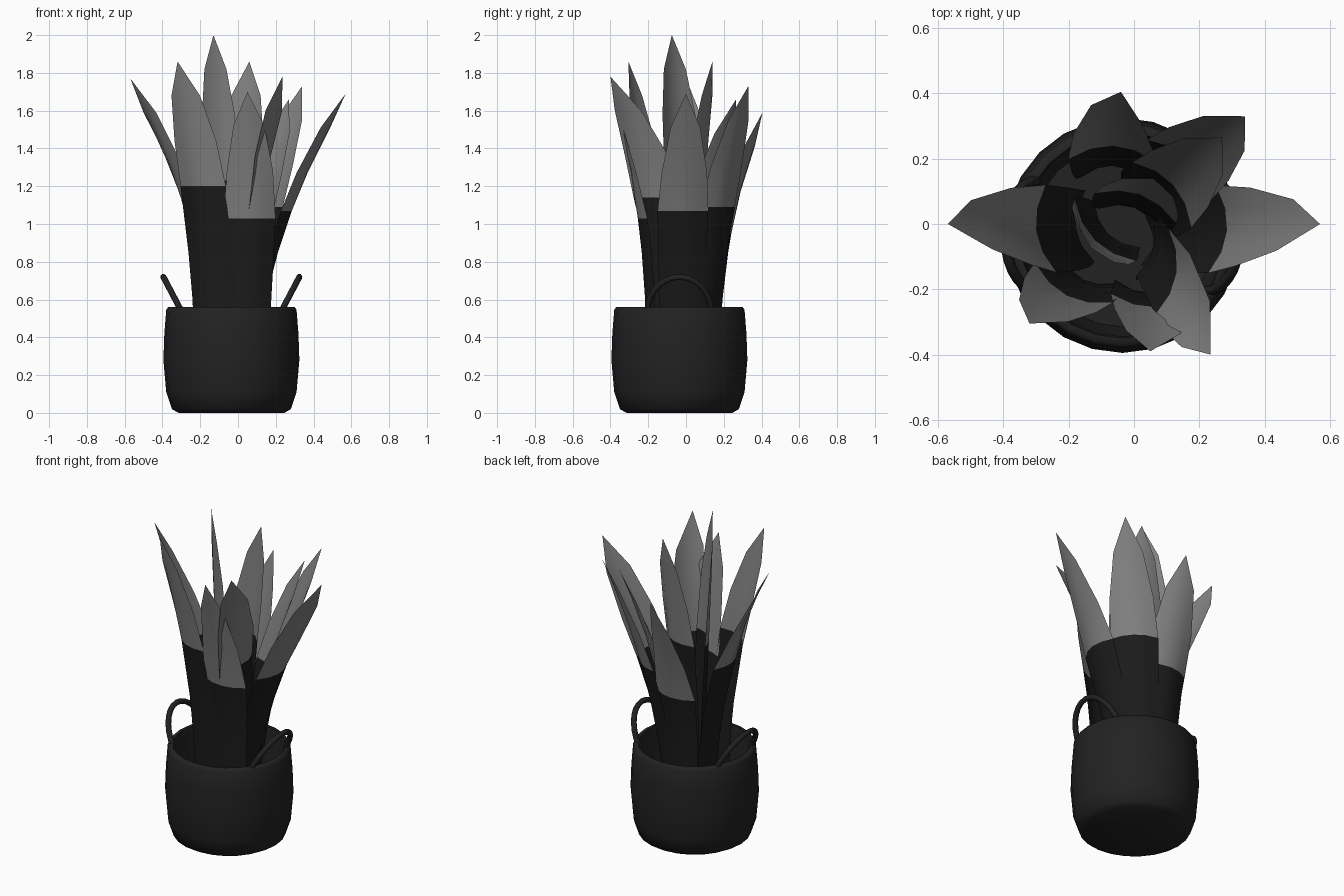
import bpy, bmesh, math
from mathutils import Vector

cube = bpy.data.objects.get("Cube")
if cube:
    bpy.data.objects.remove(cube, do_unlink=True)

CENTRE = Vector((-0.035, -0.035, 0))


def material(name, grey):
    m = bpy.data.materials.new(name)
    m.use_nodes = True
    colour = (grey, grey, grey, 1)
    m.diffuse_color = colour
    m.node_tree.nodes["Principled BSDF"].inputs["Base Color"].default_value = colour
    return m


POT = material("pot charcoal", 0.016)
LEAF = material("leaf dark", 0.011)
TIP = material("leaf tip grey", 0.22)


def finish(bm, name, mats, angle):
    mesh = bpy.data.meshes.new(name)
    bm.to_mesh(mesh)
    bm.free()
    for m in mats:
        mesh.materials.append(m)
    obj = bpy.data.objects.new(name, mesh)
    bpy.context.collection.objects.link(obj)
    bpy.ops.object.select_all(action='DESELECT')
    obj.select_set(True)
    bpy.context.view_layer.objects.active = obj
    bpy.ops.object.shade_smooth_by_angle(angle=math.radians(angle))
    return obj


# Hollow pot turned from a profile
def make_pot():
    profile = [(0.28, 0), (0.315, 0.02), (0.345, 0.11), (0.36, 0.28), (0.355, 0.42),
               (0.345, 0.545), (0.335, 0.56), (0.315, 0.56), (0.31, 0.54),
               (0.32, 0.3), (0.28, 0.06)]
    n = 24
    bm = bmesh.new()
    rings = []
    for r, z in profile:
        rings.append([bm.verts.new(CENTRE + Vector((r * math.cos(math.tau * i / n),
                                                    r * math.sin(math.tau * i / n), z)))
                      for i in range(n)])
    for a, b in zip(rings, rings[1:]):
        for i in range(n):
            j = (i + 1) % n
            bm.faces.new((a[i], a[j], b[j], b[i]))
    bm.faces.new(rings[0][::-1])
    bm.faces.new(rings[-1])
    finish(bm, "pot", [POT], 60)


# Arched handle leaning outwards from the rim
def make_handle(name, side):
    steps, sides, r = 14, 8, 0.016
    path = []
    for i in range(steps + 1):
        a = math.pi * i / steps
        rise = math.sin(a)
        path.append(CENTRE + Vector((side * (0.26 + 0.1 * rise),
                                     -0.17 * math.cos(a), 0.53 + 0.19 * rise)))
    normal = Vector((side * 0.19, 0, -0.1)).normalized()
    bm = bmesh.new()
    rings = []
    for i, p in enumerate(path):
        along = (path[min(i + 1, steps)] - path[max(i - 1, 0)]).normalized()
        other = along.cross(normal)
        rings.append([bm.verts.new(p + r * (math.cos(math.tau * k / sides) * normal
                                            + math.sin(math.tau * k / sides) * other))
                      for k in range(sides)])
    for a, b in zip(rings, rings[1:]):
        for k in range(sides):
            j = (k + 1) % sides
            bm.faces.new((a[k], a[j], b[j], b[k]))
    bm.faces.new(rings[0])
    bm.faces.new(rings[-1])
    bmesh.ops.recalc_face_normals(bm, faces=bm.faces)
    finish(bm, name, [POT], 50)


# Arched blade through base, colour line and tip; pale above the line.
# It flattens upwards and turns from the lower to the upper facing angle.
def make_leaf(name, base, mid, tip, low_face, high_face, pale=0.64):
    top = tip[2]
    line = top - pale
    p0, p1, p2 = Vector((*base, 0.08)), Vector((*mid, line)), Vector(tip)

    def spine(z):
        a, b, c = p0.z, p1.z, p2.z
        return (p0 * ((z - b) * (z - c) / ((a - b) * (a - c)))
                + p1 * ((z - a) * (z - c) / ((b - a) * (b - c)))
                + p2 * ((z - a) * (z - b) / ((c - a) * (c - b))))

    rows = [(0.08, 0.2, 0.2), (0.35, 0.22, 0.2), (0.6, 0.235, 0.2), (0.85, 0.255, 0.19),
            (line, 0.27, 0.17), (top - 0.42, 0.245, 0.13), (top - 0.18, 0.165, 0.08)]
    cols = [-1, -0.5, 0, 0.5, 1]
    bm = bmesh.new()
    grid = []
    for z, w, arch in rows:
        turn = max(0, (z - line) / (top - 0.18 - line))
        ang = math.radians(low_face + (high_face - low_face) * turn)
        out = Vector((math.cos(ang), math.sin(ang), 0))
        across = Vector((-out.y, out.x, 0))
        p = spine(z)
        grid.append([bm.verts.new(p + across * (c * w / 2) - out * (c * c * w * arch))
                     for c in cols])
    end = bm.verts.new(p2)
    for i, (a, b) in enumerate(zip(grid, grid[1:])):
        for k in range(len(cols) - 1):
            f = bm.faces.new((a[k], a[k + 1], b[k + 1], b[k]))
            f.material_index = int(rows[i][0] > line - 0.01)
    for k in range(len(cols) - 1):
        bm.faces.new((grid[-1][k], grid[-1][k + 1], end)).material_index = 1
    finish(bm, name, [LEAF, TIP], 40)


make_pot()
make_handle("left_handle", 1)
make_handle("right_handle", -1)

make_leaf("right_leaf", (-0.19, 0), (-0.3, -0.02), (-0.57, 0, 1.77), 187, 204)
make_leaf("left_leaf", (0.07, -0.03), (0.285, -0.02), (0.57, 0, 1.69), -5, -18, 0.62)
make_leaf("back_leaf", (-0.06, 0.18), (-0.065, 0.24), (-0.04, 0.405, 1.59), 88, 70)
make_leaf("back_left_leaf", (0.06, 0.1), (0.17, 0.2), (0.34, 0.33, 1.73), 47, 50)
make_leaf("inner_back_left_leaf", (0.04, 0.05), (0.12, 0.12), (0.27, 0.265, 1.66), 42, 48)
make_leaf("front_left_leaf", (0.06, -0.08), (0.13, -0.15), (0.235, -0.4, 1.78), -8, -32)
make_leaf("front_right_leaf", (-0.16, -0.17), (-0.205, -0.22), (-0.32, -0.305, 1.86), 243, 246, 0.66)
make_leaf("front_leaf", (0.04, -0.22), (0.065, -0.255), (0.05, -0.39, 1.7), 272, 266, 0.67)
make_leaf("centre_leaf", (-0.08, -0.03), (-0.12, -0.05), (-0.13, -0.075, 2.0), 225, 225, 0.77)
make_leaf("inner_back_leaf", (0, 0.05), (0.02, 0.09), (0.06, 0.14, 1.86), 70, 70)
